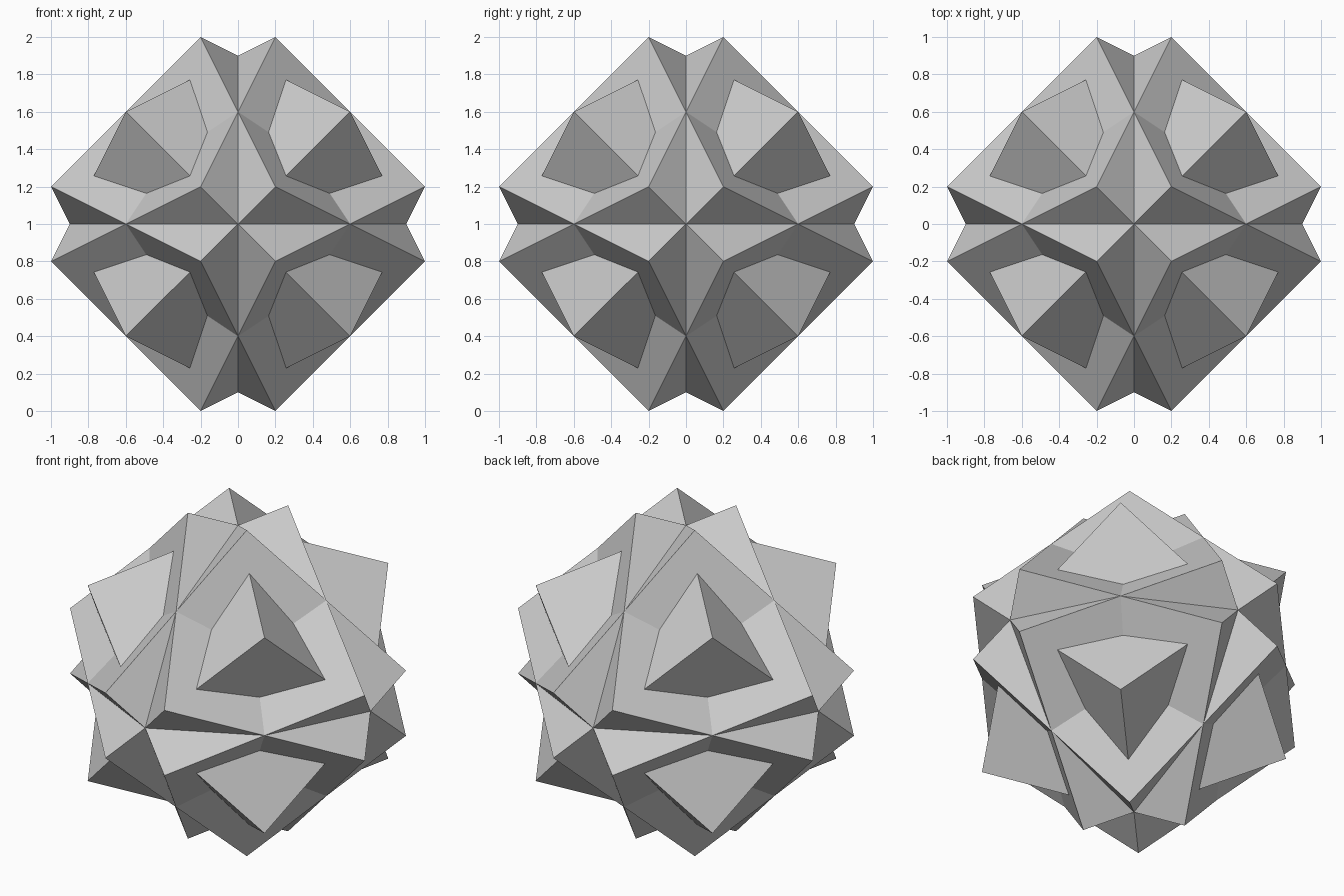
import bpy
import math
from mathutils import Matrix, Vector

if "Cube" in bpy.data.objects:
    bpy.data.objects.remove(bpy.data.objects["Cube"])

SIDE = 1.2
CENTRE = Vector((0, 0, 1))

# Four interpenetrating cubes, each turned 60 degrees about one body diagonal
diagonals = [(1, 1, 1), (-1, 1, 1), (1, -1, 1), (-1, -1, 1)]
for i, axis in enumerate(diagonals, 1):
    bpy.ops.mesh.primitive_cube_add(size=SIDE)
    cube = bpy.context.object
    cube.name = f"turned_cube_{i}"
    turn = Matrix.Rotation(math.radians(60), 4, Vector(axis).normalized())
    cube.data.transform(turn)
    cube.location = CENTRE
